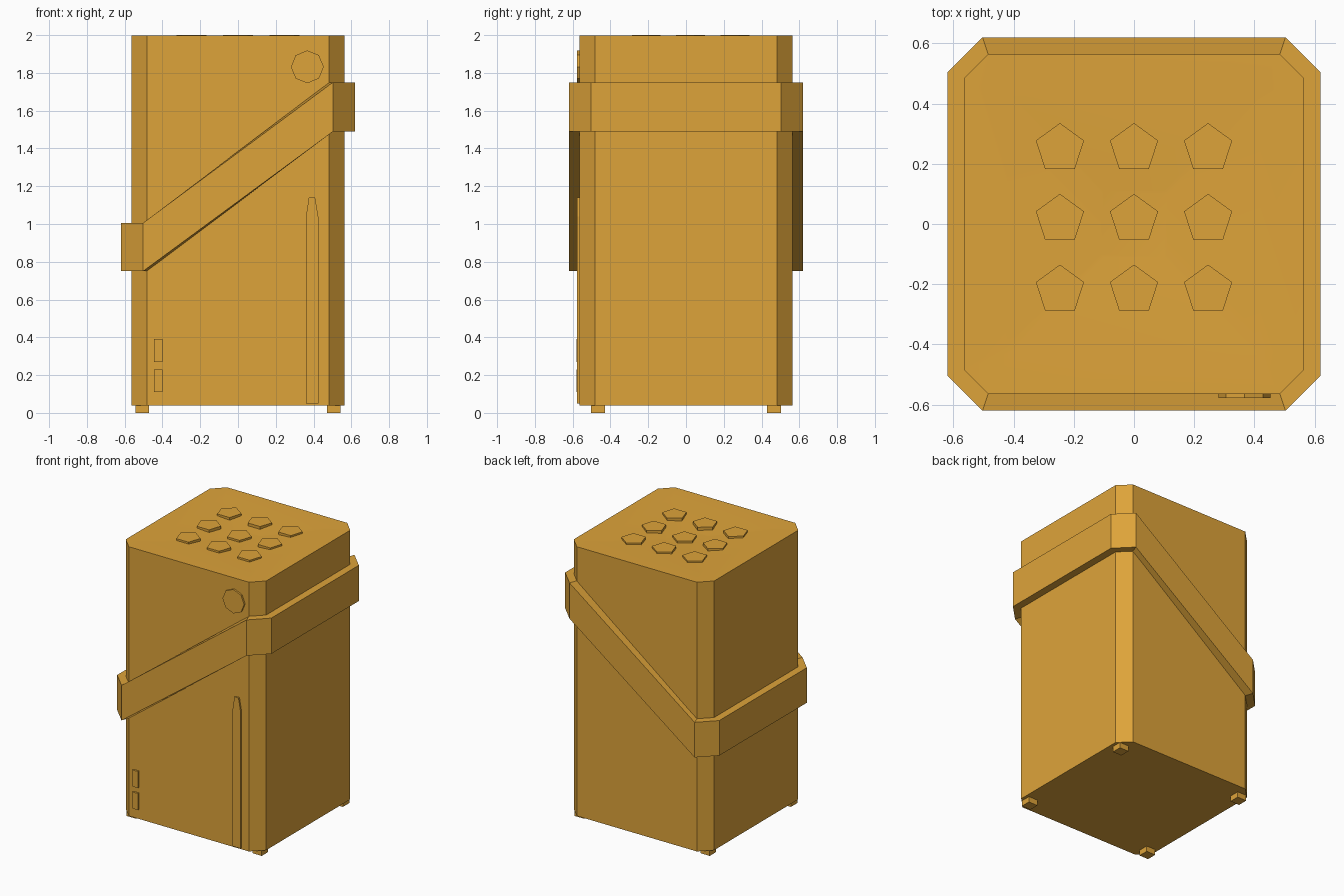
import bpy, bmesh, math

cube = bpy.data.objects.get("Cube")
if cube:
    bpy.data.objects.remove(cube, do_unlink=True)

amber = bpy.data.materials.new("amber_yellow")
amber.use_nodes = True
COLOUR = (0.73, 0.37, 0.042, 1)
amber.diffuse_color = COLOUR
amber.node_tree.nodes["Principled BSDF"].inputs["Base Color"].default_value = COLOUR


def finish(name, bm):
    bmesh.ops.recalc_face_normals(bm, faces=bm.faces)
    mesh = bpy.data.meshes.new(name)
    bm.to_mesh(mesh)
    bm.free()
    mesh.materials.append(amber)
    obj = bpy.data.objects.new(name, mesh)
    bpy.context.collection.objects.link(obj)
    return obj


def octagon(half, cut):
    """Square of the given half width with corners cut off at +-cut."""
    return [(half, -cut), (half, cut), (cut, half), (-cut, half),
            (-half, cut), (-half, -cut), (-cut, -half), (cut, -half)]


def loft(name, rings, closed=False):
    """Bridge rings of points; cap the ends unless the loop is closed."""
    bm = bmesh.new()
    loops = [[bm.verts.new(p) for p in ring] for ring in rings]
    pairs = list(zip(loops, loops[1:]))
    if closed:
        pairs.append((loops[-1], loops[0]))
    else:
        bm.faces.new(loops[0])
        bm.faces.new(loops[-1])
    for a, b in pairs:
        for i in range(len(a)):
            j = (i + 1) % len(a)
            bm.faces.new((a[i], a[j], b[j], b[i]))
    return finish(name, bm)


def front_plate(name, outline, y_out):
    """Plate standing on the front wall, outline given in x and z."""
    return loft(name, [[(x, y, z) for x, z in outline] for y in (-0.555, y_out)])


def rectangle(x0, x1, z0, z1):
    return [(x0, z0), (x1, z0), (x1, z1), (x0, z1)]


def polygon(cx, cy, radius, sides):
    return [(cx + radius * math.sin(math.tau * i / sides),
             cy + radius * math.cos(math.tau * i / sides)) for i in range(sides)]


# Body with cut corners and a shallow dished top
BODY = (0.565, 0.483)
levels = [(*BODY, 0.04), (*BODY, 1.998), (0.42, 0.40, 1.996), (0.11, 0.10, 1.976)]
body = loft("body", [[(x, y, z) for x, y in octagon(h, c)] for h, c, z in levels])
bpy.context.view_layer.objects.active = body
body.select_set(True)
bpy.ops.object.shade_smooth_by_angle(angle=math.radians(20))
body.select_set(False)

# Slanting band: level on the sides, sloped across front and back
outer, inner = octagon(0.62, 0.503), octagon(0.56, 0.483)


def band_ring(points, left_z, right_z):
    return [(x, y, left_z if x > 0 else right_z) for x, y in points]


loft("slanted_band", [band_ring(inner, 1.49, 0.75), band_ring(outer, 1.49, 0.75),
                      band_ring(outer, 1.75, 1.005), band_ring(inner, 1.75, 1.005)],
     closed=True)

# Nine pentagonal studs following the dish
for row in (-1, 0, 1):
    for col in (-1, 0, 1):
        top = 2.001 if row or col else 1.99
        outline = polygon(col * 0.246, 0.016 + row * 0.235, 0.084, 5)
        loft("pentagon_stud", [[(x, y, z) for x, y in outline] for z in (1.97, top)])

# Front details
front_plate("round_badge", polygon(0.367, 1.832, 0.087, 8), -0.578)
front_plate("long_strip", [(0.36, 0.05), (0.425, 0.05), (0.425, 1.04),
                           (0.408, 1.14), (0.375, 1.14), (0.36, 1.04)], -0.577)
for z in (0.11, 0.27):
    front_plate("small_plate", rectangle(-0.445, -0.4, z, z + 0.12), -0.579)

# Feet
for sx in (-1, 1):
    for sy in (-1, 1):
        loft("foot", [[(sx * x, sy * y, z) for x, y in rectangle(0.47, 0.543, 0.43, 0.503)]
                      for z in (0, 0.045)])
